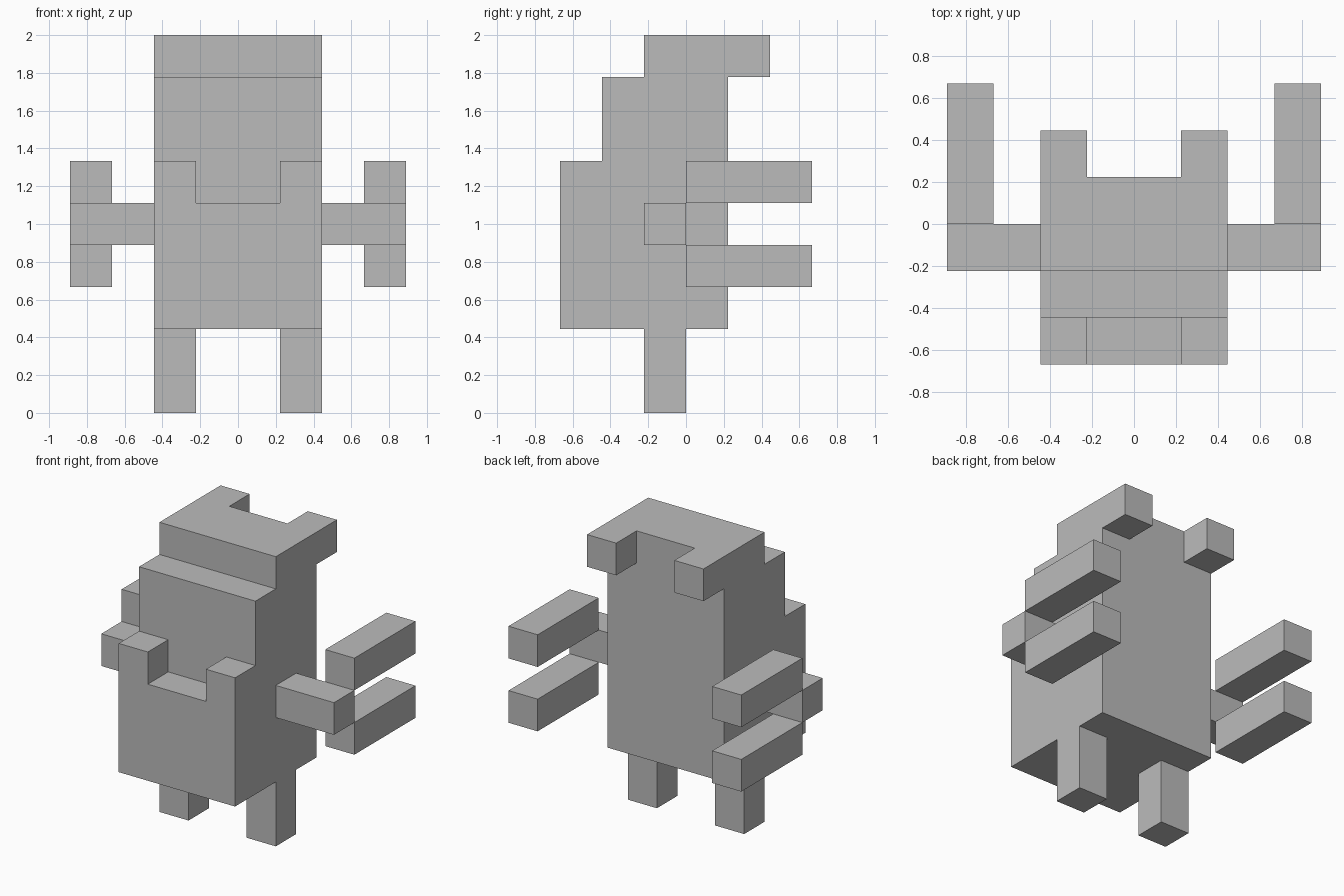
import bpy
import bmesh

cube = bpy.data.objects.get("Cube")
if cube:
    bpy.data.objects.remove(cube, do_unlink=True)

U = 2 / 9  # one block of the model's grid

grey = bpy.data.materials.new("plain_grey")
grey.use_nodes = True
colour = (0.5, 0.5, 0.5, 1)
grey.diffuse_color = colour
grey.node_tree.nodes["Principled BSDF"].inputs["Base Color"].default_value = colour


def add_object(name, bm):
    bmesh.ops.recalc_face_normals(bm, faces=bm.faces[:])
    mesh = bpy.data.meshes.new(name)
    bm.to_mesh(mesh)
    bm.free()
    mesh.materials.append(grey)
    obj = bpy.data.objects.new(name, mesh)
    bpy.context.collection.objects.link(obj)
    return obj


def prism(name, profile, axes, start, end):
    """Extrude a closed 2D profile, in block units, along the remaining axis."""
    bm = bmesh.new()
    depth = 3 - sum(axes)
    verts = []
    for point in profile:
        co = [0, 0, 0]
        co[axes[0]], co[axes[1]], co[depth] = point[0] * U, point[1] * U, start * U
        verts.append(bm.verts.new(co))
    face = bm.faces.new(verts)
    move = [0, 0, 0]
    move[depth] = (end - start) * U
    new = bmesh.ops.extrude_face_region(bm, geom=[face])["geom"]
    moved = [v for v in new if isinstance(v, bmesh.types.BMVert)]
    bmesh.ops.translate(bm, verts=moved, vec=move)
    return add_object(name, bm)


def box(name, x, y, z):
    return prism(name, [(x[0], y[0]), (x[1], y[0]), (x[1], y[1]), (x[0], y[1])],
                 (0, 1), *z)


# Stepped torso and brow, as one side profile
prism("body", [(-2, 2), (1, 2), (1, 9), (-1, 9), (-1, 8), (-2, 8)], (1, 2), -2, 2)

# Front plate with raised corners
prism("front_plate", [(-2, 2), (2, 2), (2, 6), (1, 6), (1, 5), (-1, 5), (-1, 6), (-2, 6)],
      (0, 2), -3, -2)

# Paired limbs
for side, s in (("left", 1), ("right", -1)):
    inner, outer = sorted((s, 2 * s)), sorted((3 * s, 4 * s))
    box(side + "_leg", inner, (-1, 0), (0, 2))
    box(side + "_rear_horn", inner, (1, 2), (8, 9))
    box(side + "_arm", sorted((2 * s, 4 * s)), (-1, 0), (4, 5))
    box(side + "_upper_prong", outer, (0, 3), (5, 6))
    box(side + "_lower_prong", outer, (0, 3), (3, 4))
